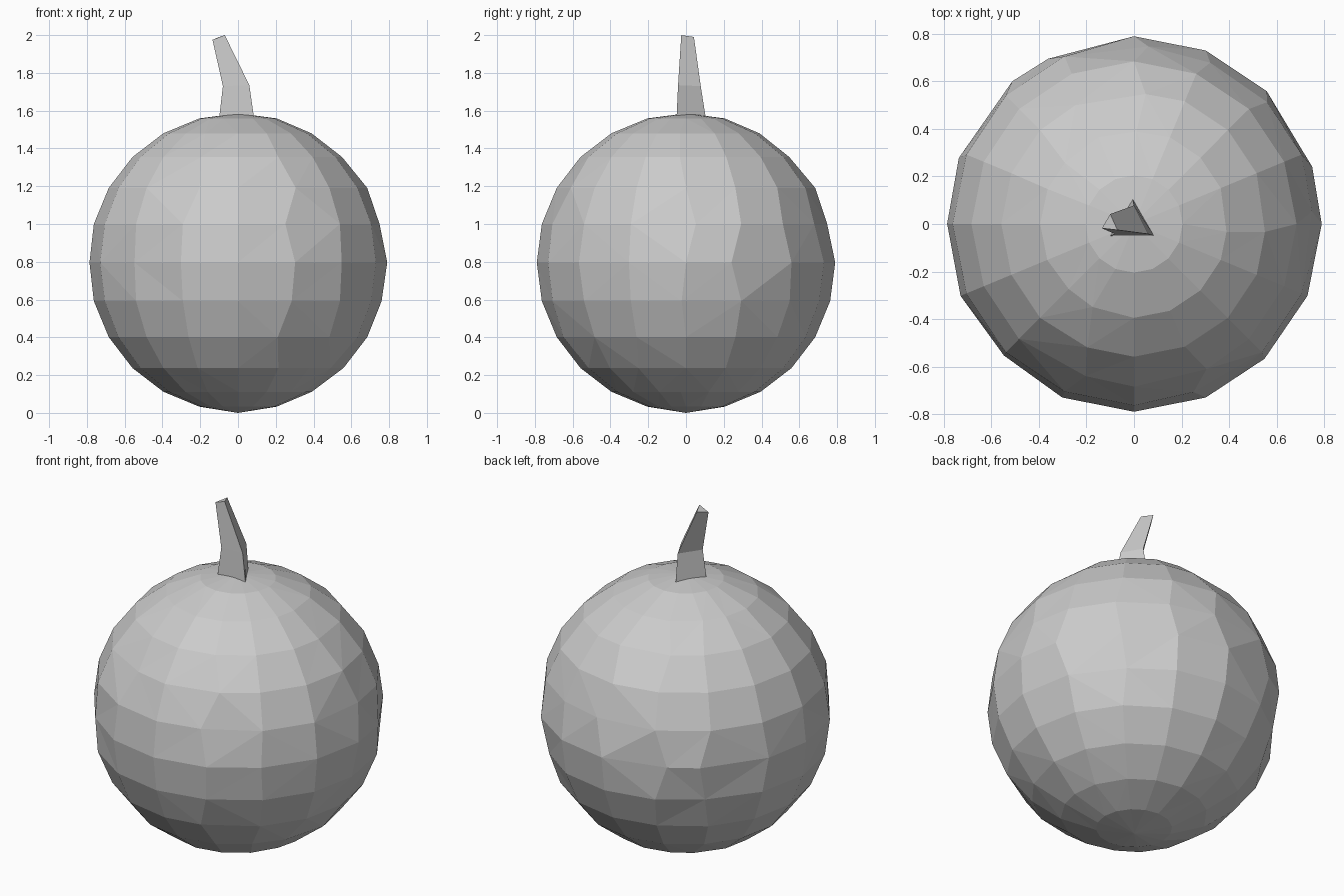
import bpy, bmesh, math, random

if "Cube" in bpy.data.objects:
    bpy.data.objects.remove(bpy.data.objects["Cube"])

random.seed(4)
SIDES, RINGS, R, CZ = 16, 12, 0.79, 0.796


def finish(bm, name):
    bmesh.ops.recalc_face_normals(bm, faces=bm.faces)
    mesh = bpy.data.meshes.new(name)
    bm.to_mesh(mesh)
    bm.free()
    obj = bpy.data.objects.new(name, mesh)
    bpy.context.collection.objects.link(obj)
    return obj


def bridge(bm, a, b):
    n = len(a)
    for i in range(n):
        bm.faces.new((a[i], a[(i + 1) % n], b[(i + 1) % n], b[i]))


# Fruit body: low-poly globe, a few vertices nudged for a hand-carved look
bm = bmesh.new()
rings = []
for k in range(1, RINGS):
    lat = math.pi * k / RINGS
    ring = []
    for i in range(SIDES):
        ang = 2 * math.pi * i / SIDES
        rad = R
        if 1 < k < RINGS - 1 and random.random() < 0.25:
            ang += random.uniform(-0.09, 0.09)
            rad -= random.uniform(0, 0.015)
        r = rad * math.sin(lat)
        ring.append(bm.verts.new((r * math.cos(ang), r * math.sin(ang),
                                  CZ - R * math.cos(lat))))
    rings.append(ring)
for a, b in zip(rings, rings[1:]):
    bridge(bm, a, b)
for ring, z in ((rings[0], 0.0), (rings[-1], CZ + R)):
    pole = bm.verts.new((0, 0, z))
    for i in range(SIDES):
        bm.faces.new((ring[i], ring[(i + 1) % SIDES], pole))
bmesh.ops.triangulate(bm, faces=[f for f in bm.faces if len(f.verts) == 4])
finish(bm, "fruit_body")

# Stem: three-sided, bent and tapering towards a slanted tip
sections = [
    [(-0.10, -0.05, 1.56), (0.085, -0.05, 1.56), (-0.005, 0.105, 1.56)],
    [(-0.08, -0.042, 1.73), (0.06, -0.042, 1.735), (0.0, 0.078, 1.73)],
    [(-0.135, -0.018, 1.975), (-0.07, -0.025, 2.0), (-0.10, 0.042, 1.99)],
]
bm = bmesh.new()
loops = [[bm.verts.new(p) for p in s] for s in sections]
for a, b in zip(loops, loops[1:]):
    bridge(bm, a, b)
bm.faces.new(loops[0])
bm.faces.new(loops[-1])
finish(bm, "stem")
